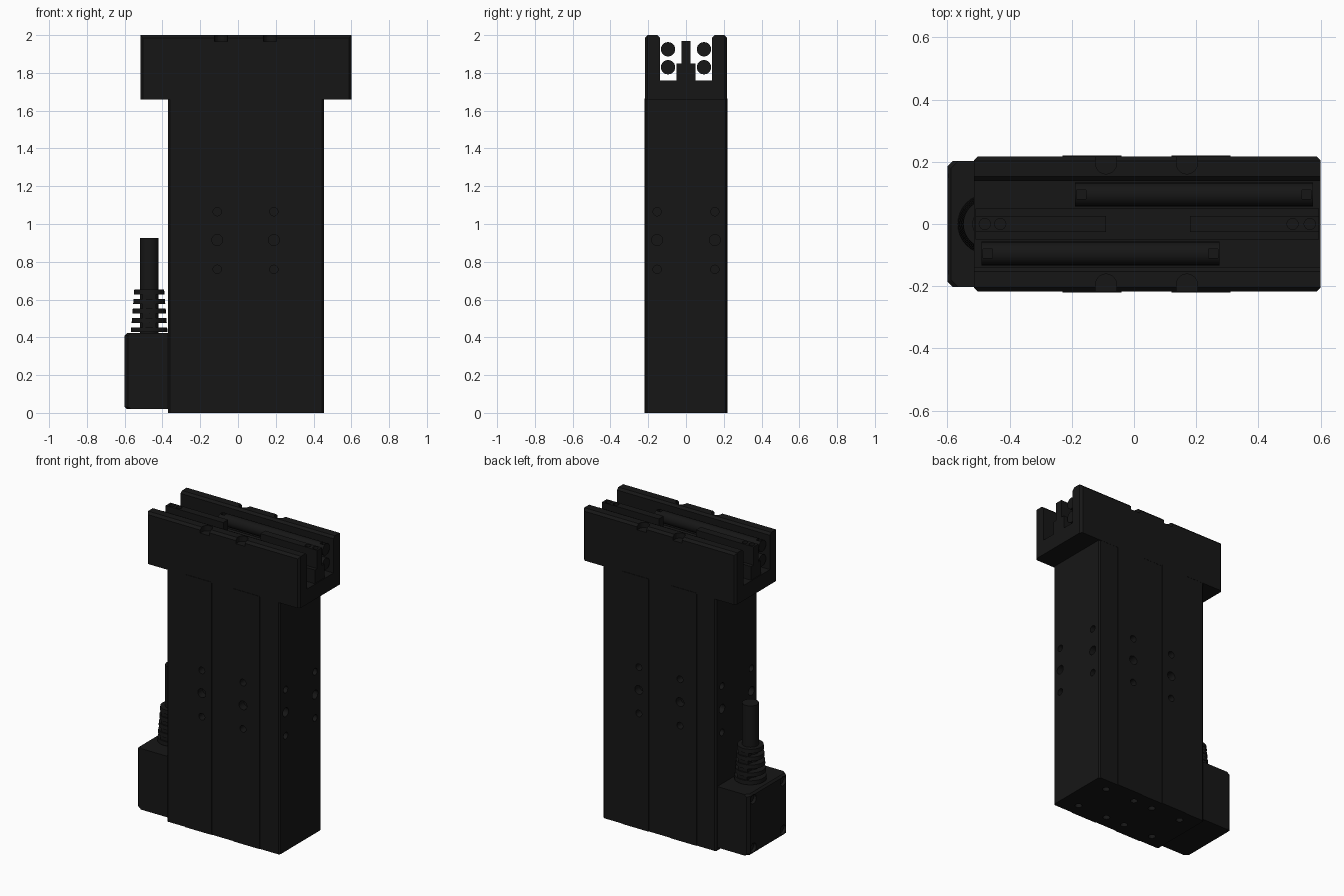
import bpy, bmesh, math
from mathutils import Matrix, Vector

if "Cube" in bpy.data.objects:
    bpy.data.objects.remove(bpy.data.objects["Cube"])

black = bpy.data.materials.new("black_plastic")
black.diffuse_color = (0.008, 0.008, 0.008, 1)
black.use_nodes = True
black.node_tree.nodes["Principled BSDF"].inputs["Base Color"].default_value = black.diffuse_color
ROT = {'x': Matrix.Rotation(math.pi / 2, 4, 'Y'),
       'y': Matrix.Rotation(math.pi / 2, 4, 'X'),
       'z': Matrix.Identity(4)}


def finish(name, bm, smooth=False, cutter=False):
    bmesh.ops.recalc_face_normals(bm, faces=bm.faces)
    me = bpy.data.meshes.new(name)
    bm.to_mesh(me)
    bm.free()
    me.materials.append(black)
    ob = bpy.data.objects.new(name, me)
    bpy.context.collection.objects.link(ob)
    if smooth:
        bpy.ops.object.select_all(action='DESELECT')
        ob.select_set(True)
        bpy.context.view_layer.objects.active = ob
        bpy.ops.object.shade_smooth_by_angle(angle=math.radians(35))
    if cutter:
        ob.hide_render = True
        ob.hide_set(True)
    return ob


def extrude(bm, pts, axis, a, b):
    put = {'x': lambda p, t: (t, p[0], p[1]), 'z': lambda p, t: (p[0], p[1], t)}[axis]
    f = bm.faces.new([bm.verts.new(put(p, a)) for p in pts])
    r = bmesh.ops.extrude_face_region(bm, geom=[f])
    vs = [g for g in r['geom'] if isinstance(g, bmesh.types.BMVert)]
    bmesh.ops.translate(bm, verts=vs, vec=Vector(put((0, 0), b - a)))


def box(bm, x0, x1, y0, y1, z0, z1):
    extrude(bm, [(x0, y0), (x1, y0), (x1, y1), (x0, y1)], 'z', z0, z1)


def cyl(bm, c, r, length, axis, r2=None, n=24):
    bmesh.ops.create_cone(bm, cap_ends=True, segments=n, radius1=r, radius2=r2 or r,
                          depth=length, matrix=Matrix.Translation(c) @ ROT[axis])


def cut(ob, cutter):
    m = ob.modifiers.new("cut", 'BOOLEAN')
    m.operation, m.solver, m.object = 'DIFFERENCE', 'EXACT', cutter


# Main housing: plan profile with two slightly raised strips on each broad face
half = [(-0.37, 0.207), (-0.36, 0.216), (-0.23, 0.216), (-0.23, 0.22), (-0.04, 0.22),
        (-0.04, 0.216), (0.12, 0.216), (0.12, 0.22), (0.31, 0.22), (0.31, 0.216),
        (0.445, 0.216), (0.455, 0.207)]
bm = bmesh.new()
extrude(bm, half + [(x, -y) for x, y in reversed(half)], 'z', 0, 1.665)
housing = finish("housing", bm)

# Mounting holes on all four sides and on the base
bm = bmesh.new()
for z, r in ((1.065, 0.022), (0.915, 0.029), (0.76, 0.022)):
    for s in (-1, 1):
        for x in (-0.11, 0.19):
            cyl(bm, (x, s * 0.22, z), r, 0.1, 'y')
        for x in (-0.37, 0.455):
            cyl(bm, (x, s * 0.153, z), r, 0.1, 'x')
for x in (-0.25, -0.03, 0.11, 0.33):
    for y in (-0.13, 0.13):
        cyl(bm, (x, y, 0), 0.022, 0.1, 'z')
cut(housing, finish("housing_hole_cutter", bm, cutter=True))

# Head: U channel running along x with chamfered rims and end corners
side = [(0.217, 1.66), (0.217, 1.985), (0.202, 2.0), (0.152, 2.0), (0.138, 1.986), (0.138, 1.76)]
bm = bmesh.new()
extrude(bm, side + [(-y, z) for y, z in reversed(side)], 'x', -0.515, 0.6)
corners = [e for e in bm.edges
           if all(abs(abs(v.co.y) - 0.217) < 1e-4 for v in e.verts)
           and abs(e.verts[0].co.x - e.verts[1].co.x) < 1e-4
           and 0.2 < abs(e.verts[0].co.z - e.verts[1].co.z)]
bmesh.ops.bevel(bm, geom=corners, offset=0.013, segments=1, affect='EDGES')
head = finish("head_channel", bm)

# U-shaped pockets in the wall rims
bm = bmesh.new()
for x in (-0.09, 0.17):
    for s in (-1, 1):
        arc = [(x + 0.034 * math.cos(a), s * (0.195 - 0.034 * math.sin(a)))
               for a in [math.pi * i / 12 for i in range(13)]]
        extrude(bm, arc + [(x - 0.034, s * 0.24), (x + 0.034, s * 0.24)], 'z', 1.965, 2.05)
cut(head, finish("rim_pocket_cutter", bm, cutter=True))

# Centre rail with two raised fins
bm = bmesh.new()
box(bm, -0.51, 0.595, -0.05, 0.05, 1.75, 1.85)
finish("centre_rail", bm)
for name, x0, x1, holes in (("left_fin", -0.51, -0.09, (-0.48, -0.43)),
                            ("right_fin", 0.18, 0.595, (0.51, 0.565))):
    bm = bmesh.new()
    box(bm, x0, x1, -0.025, 0.025, 1.84, 1.97)
    fin = finish(name, bm)
    bm = bmesh.new()
    for x in holes:
        cyl(bm, (x, 0, 1.97), 0.018, 0.04, 'z', n=16)
    cut(fin, finish(name + "_hole_cutter", bm, cutter=True))

# Paired rods beside the rail, offset to opposite ends, with slotted ends
for name, y, x0, x1 in (("rear_rods", 0.095, -0.19, 0.575), ("front_rods", -0.095, -0.49, 0.275)):
    bm = bmesh.new()
    for z in (1.83, 1.925):
        cyl(bm, ((x0 + x1) / 2, y, z), 0.038, x1 - x0, 'x')
    rods = finish(name, bm, smooth=True)
    bm = bmesh.new()
    for x in (x0 + 0.02, x1 - 0.02):
        box(bm, x - 0.015, x + 0.015, y - 0.014, y + 0.014, 1.945, 1.98)
    cut(rods, finish(name + "_slot_cutter", bm, cutter=True))

# Connector box on the left side
bm = bmesh.new()
extrude(bm, [(-0.36, -0.203), (-0.36, 0.203), (-0.582, 0.203), (-0.6, 0.185),
             (-0.6, -0.185), (-0.582, -0.203)], 'z', 0.02, 0.422)
rim = [e for e in bm.edges if all(v.co.x < -0.5 for v in e.verts)
       and abs(e.verts[0].co.z - e.verts[1].co.z) < 1e-4]
bmesh.ops.bevel(bm, geom=rim, offset=0.012, segments=1, affect='EDGES')
connector = finish("connector_box", bm)

# Corner recesses with screws
cutter, screws = bmesh.new(), bmesh.new()
for y in (-0.155, 0.155):
    for z, s in ((0.382, 1), (0.062, -1)):
        cyl(cutter, (-0.585, y, z), 0.03, 0.07, 'x')
        cyl(screws, (-0.565, y, z), 0.023, 0.04, 'x')
cut(connector, finish("screw_recess_cutter", cutter, cutter=True))
finish("connector_screws", screws, smooth=True)

# Cable and segmented strain relief
CX = -0.47
bm = bmesh.new()
cyl(bm, (CX, 0, 0.66), 0.05, 0.53, 'z', n=32)
finish("cable", bm, smooth=True)
bm = bmesh.new()
for i in range(5):
    r = 0.097 - 0.004 * i
    cyl(bm, (CX, 0, 0.44 + 0.05 * i), r, 0.026, 'z', r2=r - 0.002, n=32)
    if i < 4:
        for s in (-1, 1):
            y0, y1 = sorted((s * 0.04, s * (r - 0.012)))
            box(bm, CX - 0.035, CX + 0.035, y0, y1, 0.452 + 0.05 * i, 0.478 + 0.05 * i)
finish("strain_relief", bm, smooth=True)
